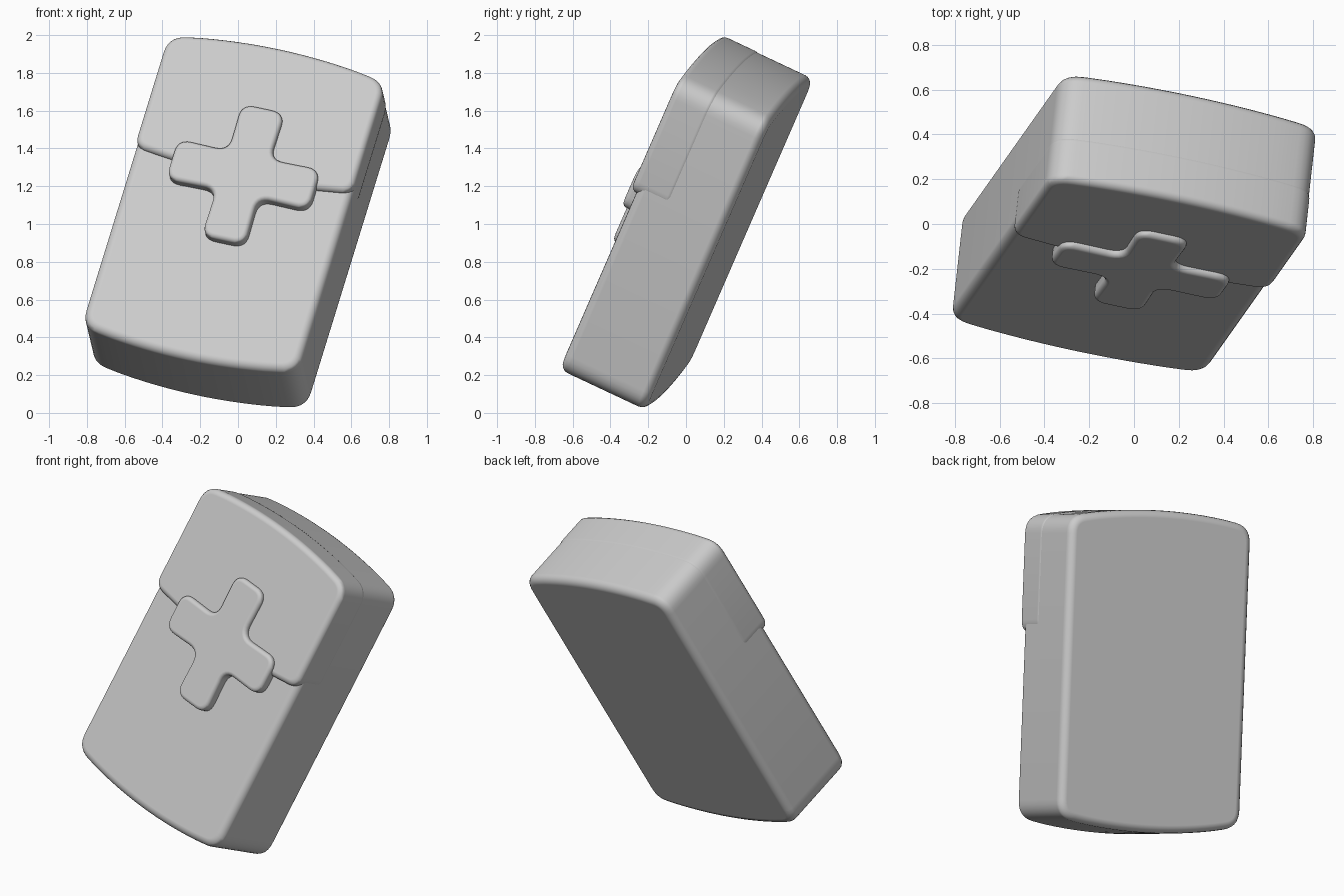
import bpy, bmesh
from mathutils import Vector, Matrix

if "Cube" in bpy.data.objects:
    bpy.data.objects.remove(bpy.data.objects["Cube"])

# Tilted frame of the pouch: width (U), depth (W), height (V)
V = Vector((0.272, 0.384, 0.882)).normalized()
W = Vector((0.10, 0.897, -0.425))
W = (W - V * W.dot(V)).normalized()
U = W.cross(V)
FRAME = Matrix.Translation((0, 0, 1)) @ Matrix((U, W, V)).transposed().to_4x4()


def rounded(corners, seg=7):
    """Outline from (x, z, radius) corners, each rounded with a curve."""
    out = []
    n = len(corners)
    for i, (x, z, r) in enumerate(corners):
        p = Vector((x, z))
        if r == 0:
            out.append(p)
            continue
        a = p + (Vector(corners[i - 1][:2]) - p).normalized() * r
        b = p + (Vector(corners[(i + 1) % n][:2]) - p).normalized() * r
        for k in range(seg + 1):
            t = k / seg
            out.append(a * (1 - t) ** 2 + p * 2 * t * (1 - t) + b * t * t)
    return out


def bowed(half, z, bow, r):
    """Bowed edge running left to right, with rounded ends."""
    us = [half * k / 10 for k in range(-7, 8)]
    mid = [(u, z + bow * (1 - (u / half) ** 2), 0) for u in us]
    return [(-half, z, r)] + mid + [(half, z, r)]


def slab(name, corners, front, back, bevel):
    """Extrude an outline through the depth and round its rims."""
    bm = bmesh.new()
    pts = rounded(corners)
    face = bm.faces.new([bm.verts.new((p.x, front, p.y)) for p in pts])
    ext = bmesh.ops.extrude_face_region(bm, geom=[face])
    verts = [g for g in ext["geom"] if isinstance(g, bmesh.types.BMVert)]
    bmesh.ops.translate(bm, verts=verts, vec=(0, back - front, 0))
    bmesh.ops.recalc_face_normals(bm, faces=bm.faces)
    for f in bm.faces:
        f.smooth = True
    me = bpy.data.meshes.new(name)
    bm.to_mesh(me)
    bm.free()
    ob = bpy.data.objects.new(name, me)
    bpy.context.collection.objects.link(ob)
    ob.matrix_world = FRAME
    m = ob.modifiers.new("rim", 'BEVEL')
    m.width = bevel
    m.segments = 4
    m.limit_method = 'ANGLE'
    m.angle_limit = 0.9
    m.harden_normals = True
    return ob


# Main pouch body with bowed top and bottom
slab("pouch_body",
     bowed(0.60, -0.86, -0.06, 0.10) + bowed(0.60, 0.86, 0.06, 0.10)[::-1],
     -0.25, 0.255, 0.045)

# Closing flap over the upper front
slab("flap",
     bowed(0.603, 0.20, -0.045, 0.07) + bowed(0.603, 0.863, 0.06, 0.10)[::-1],
     -0.283, -0.05, 0.035)

# Raised cross on the front
L, H, R = 0.395, 0.115, 0.075
quarter = [(H, H, R), (H + 0.005, L, R), (-H - 0.005, L, R)]
cross = []
for k in range(4):
    for x, z, r in quarter:
        for _ in range(k):
            x, z = -z, x
        cross.append((x + 0.015, z + 0.16, r))
slab("cross", cross, -0.312, -0.20, 0.025)
